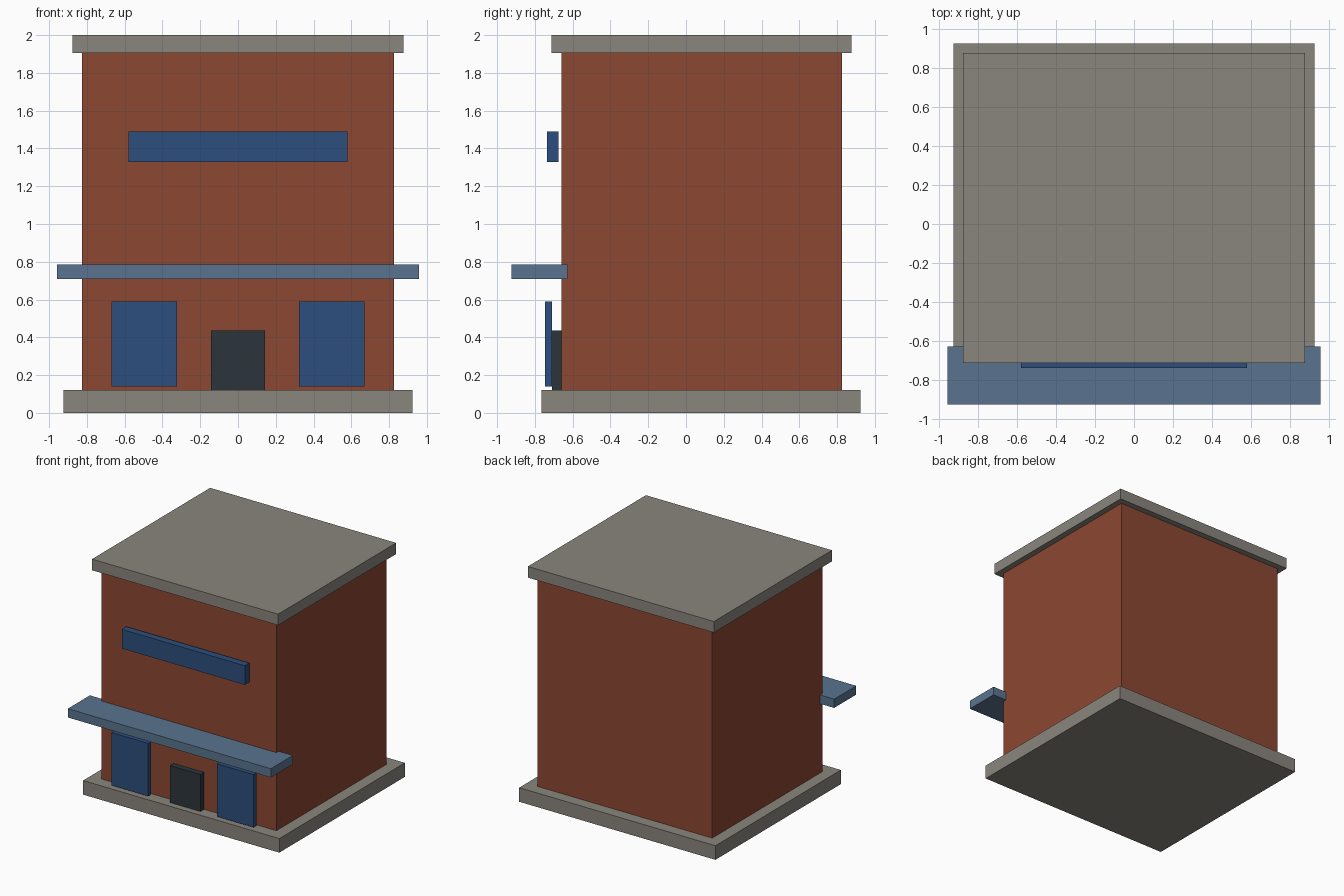
import bpy
from mathutils import Vector

if "Cube" in bpy.data.objects:
    bpy.data.objects.remove(bpy.data.objects["Cube"], do_unlink=True)


def material(name, hex_colour):
    """Flat material from an sRGB hex string, stored as linear values."""
    srgb = [c / 255 for c in bytes.fromhex(hex_colour)]
    linear = [c / 12.92 if c <= 0.04045 else ((c + 0.055) / 1.055) ** 2.4 for c in srgb]
    mat = bpy.data.materials.new(name)
    mat.use_nodes = True
    mat.diffuse_color = (*linear, 1)
    mat.node_tree.nodes["Principled BSDF"].inputs["Base Color"].default_value = (*linear, 1)
    return mat


def box(name, low, high, mat):
    """Box spanning two opposite corners."""
    low, high = Vector(low), Vector(high)
    bpy.ops.mesh.primitive_cube_add(size=1, location=(low + high) / 2)
    obj = bpy.context.object
    obj.name = name
    for v in obj.data.vertices:
        v.co *= high - low
    obj.data.materials.append(mat)
    return obj


brick = material("brick red", "8C4832")
stone = material("warm grey stone", "8A857D")
glass = material("deep blue", "2C4E7D")
awning = material("slate blue", "5A748F")
dark = material("charcoal", "2C353B")

# Main building mass
box("base_slab", (-0.925, -0.765, 0), (0.925, 0.925, 0.12), stone)
box("walls", (-0.825, -0.66, 0.12), (0.825, 0.825, 1.905), brick)
box("roof_slab", (-0.877, -0.713, 1.905), (0.877, 0.877, 2), stone)

# Shop front
box("canopy", (-0.957, -0.925, 0.71), (0.957, -0.628, 0.785), awning)
box("sign_panel", (-0.58, -0.737, 1.327), (0.58, -0.675, 1.49), glass)
box("door", (-0.143, -0.71, 0.12), (0.143, -0.65, 0.435), dark)
for side, centre in (("left", 0.497), ("right", -0.497)):
    box(side + "_window", (centre - 0.173, -0.747, 0.14),
        (centre + 0.173, -0.71, 0.59), glass)
